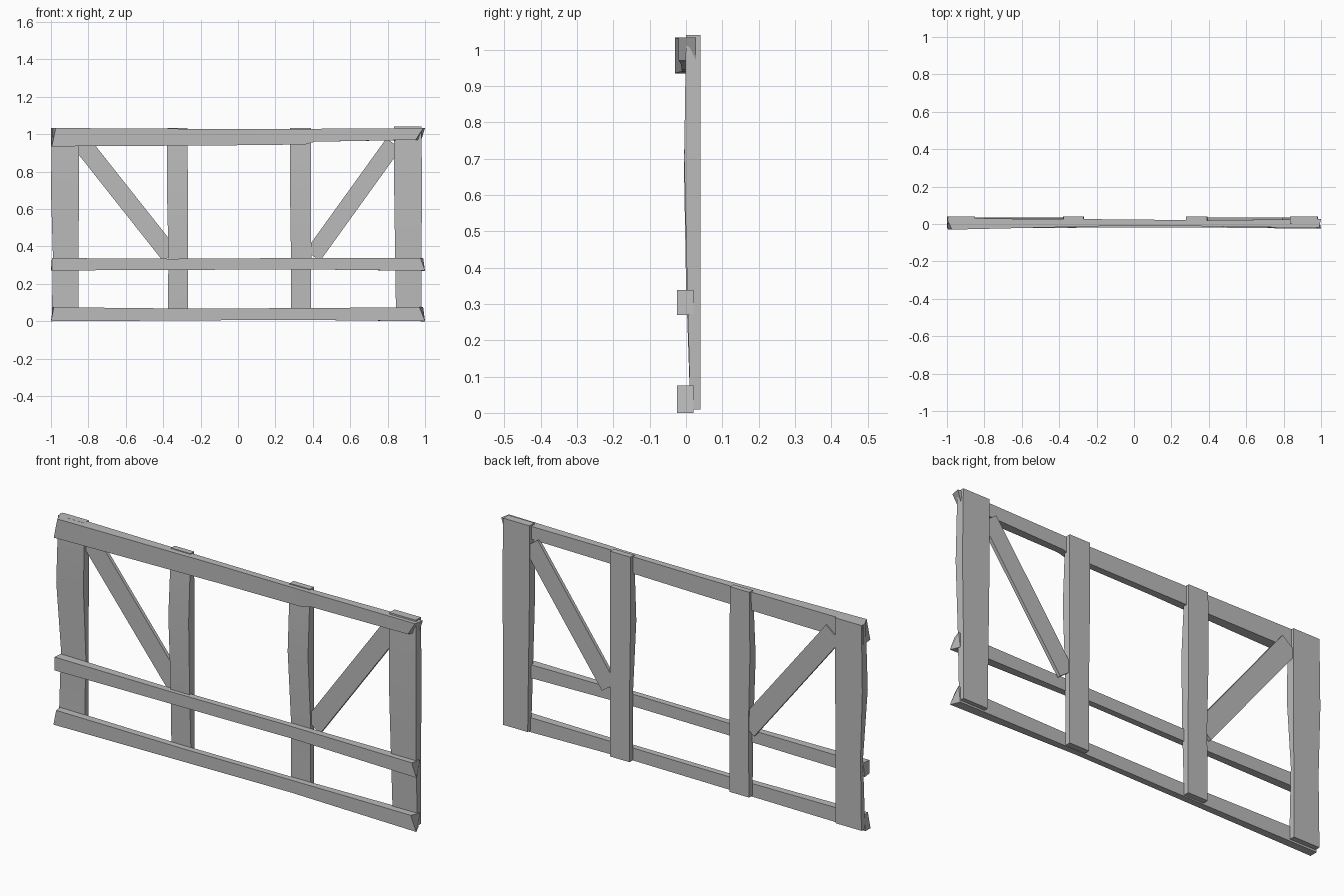
import bpy, bmesh, math
from mathutils import Vector

cube = bpy.data.objects.get("Cube")
if cube:
    bpy.data.objects.remove(cube, do_unlink=True)

wood = bpy.data.materials.new("weathered grey")
wood.use_nodes = True
GREY = (0.5, 0.5, 0.5, 1)
wood.diffuse_color = GREY
wood.node_tree.nodes["Principled BSDF"].inputs["Base Color"].default_value = GREY


def loft(name, rings):
    """Skin four-cornered rings into a closed plank."""
    bm = bmesh.new()
    loops = [[bm.verts.new(p) for p in ring] for ring in rings]
    for a, b in zip(loops, loops[1:]):
        for i in range(4):
            j = (i + 1) % 4
            bm.faces.new((a[i], a[j], b[j], b[i]))
    bm.faces.new(loops[0][::-1])
    bm.faces.new(loops[-1])
    bmesh.ops.recalc_face_normals(bm, faces=bm.faces)
    mesh = bpy.data.meshes.new(name)
    bm.to_mesh(mesh)
    bm.free()
    mesh.materials.append(wood)
    obj = bpy.data.objects.new(name, mesh)
    bpy.context.collection.objects.link(obj)
    bpy.ops.object.select_all(action="DESELECT")
    obj.select_set(True)
    bpy.context.view_layer.objects.active = obj
    bpy.ops.object.shade_smooth_by_angle(angle=math.radians(25))


def rail(name, stations, left_cut, right_cut):
    """Stations are x, front, back, bottom, top; cuts shift the end corners in x."""
    rings = [[Vector((x, f, b)), Vector((x, k, b)), Vector((x, k, t)), Vector((x, f, t))]
             for x, f, k, b, t in stations]
    for ring, cut in ((rings[0], left_cut), (rings[-1], right_cut)):
        for corner, shift in zip(ring, cut):
            corner.x += shift
    loft(name, rings)


def post(name, stations, back=0.04):
    """Stations are z, left edge, right edge, front."""
    loft(name, [[(a, f, z), (b, f, z), (b, back, z), (a, back, z)]
                for z, a, b, f in stations])


def brace(name, start, end, width, front, back):
    s, e = Vector((start[0], 0, start[1])), Vector((end[0], 0, end[1]))
    d = (e - s).normalized()
    side = Vector((d.z, 0, -d.x)) * width / 2
    f, k = Vector((0, front, 0)), Vector((0, back, 0))
    loft(name, [[p - side + f, p + side + f, p + side + k, p - side + k] for p in (s, e)])


# Horizontal rails across the front
rail("top_rail", [(-1, -0.03, 0.03, 0.935, 1.033), (-0.1, -0.01, 0.025, 0.94, 1.028),
                  (0.36, -0.012, 0.02, 0.945, 1.028), (0.41, -0.014, 0.02, 0.96, 1.029),
                  (1, -0.02, 0.027, 0.97, 1.033)],
     (0.005, 0, 0, 0.025), (-0.05, -0.02, 0, -0.01))
rail("middle_rail", [(-1, -0.025, 0.02, 0.272, 0.338), (-0.35, -0.02, 0.012, 0.274, 0.334),
                     (0.3, -0.018, 0.012, 0.278, 0.338), (1, -0.025, 0.02, 0.27, 0.338)],
     (0.005, 0, 0.01, 0.005), (0, -0.02, -0.01, -0.025))
rail("bottom_rail", [(-1, -0.025, 0.015, 0, 0.075), (-0.3, -0.02, 0.012, 0.004, 0.068),
                     (0.3, -0.018, 0.012, 0.008, 0.07), (1, -0.025, 0.02, 0, 0.075)],
     (0, 0, 0.01, 0.015), (0, -0.02, -0.01, -0.03))

# Upright posts behind the rails
post("right_outer_post", [(0.01, -0.995, -0.853, 0.01), (0.36, -0.99, -0.853, 0.02),
                          (0.7, -1, -0.85, -0.003), (1.033, -0.995, -0.85, 0.005)])
post("right_inner_post", [(0.01, -0.375, -0.267, 0.012), (0.36, -0.372, -0.267, 0.0),
                          (0.7, -0.38, -0.268, -0.006), (1.033, -0.378, -0.27, 0.012)])
post("left_inner_post", [(0.01, 0.283, 0.39, 0.012), (0.36, 0.283, 0.392, 0.012),
                         (0.7, 0.278, 0.39, -0.006), (1.033, 0.278, 0.39, 0.01)])
post("left_outer_post", [(0.01, 0.845, 0.98, 0.012), (0.36, 0.84, 0.98, 0.003),
                         (0.7, 0.835, 0.985, -0.005), (1.04, 0.835, 0.98, 0.0)])

# Diagonal braces
brace("right_brace", (-0.835, 0.95), (-0.36, 0.35), 0.1, 0.018, 0.035)
brace("left_brace", (0.832, 0.95), (0.4, 0.35), 0.095, 0.018, 0.035)
